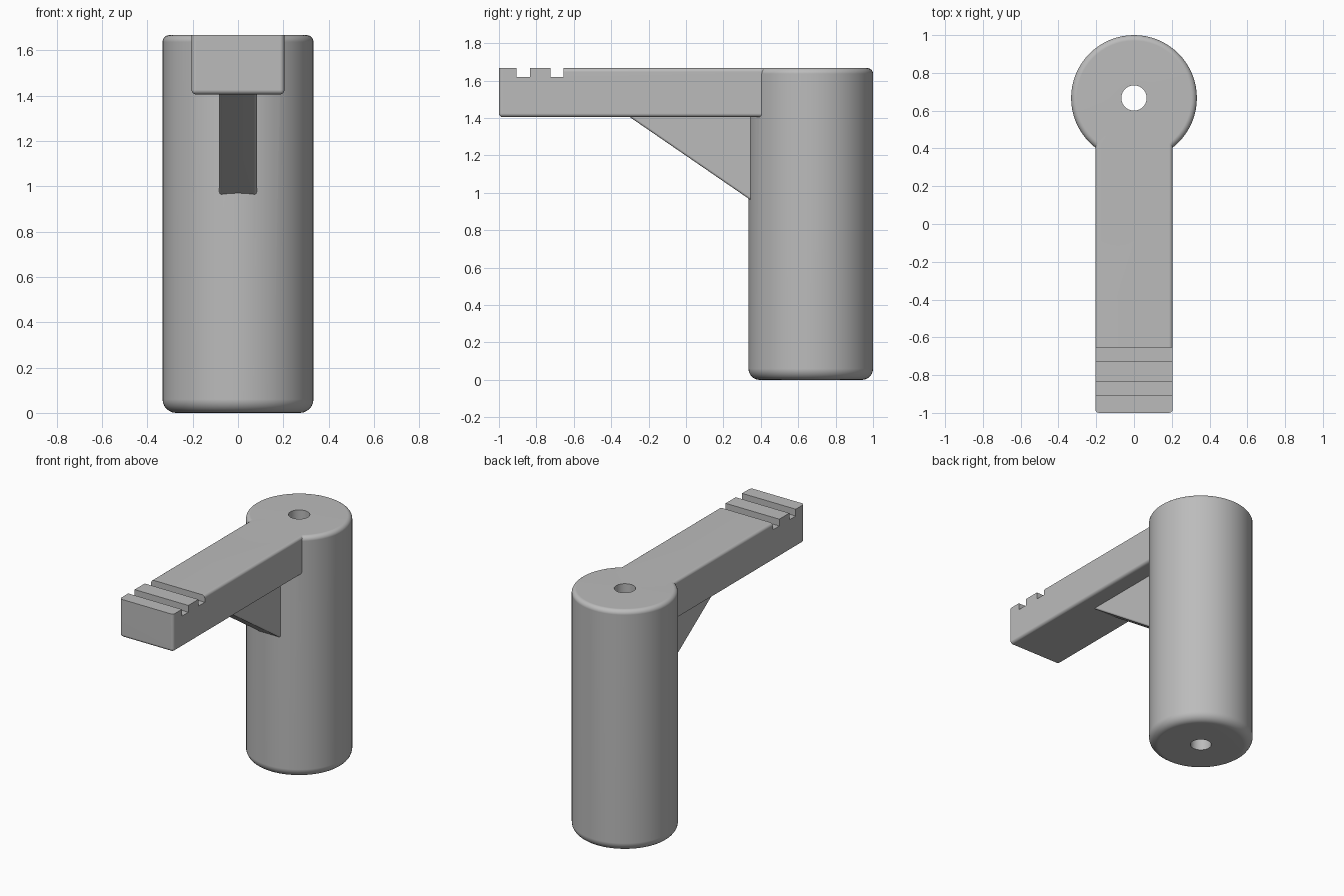
import bpy, bmesh, math

cube = bpy.data.objects.get("Cube")
if cube:
    bpy.data.objects.remove(cube, do_unlink=True)

GREY = (0.5, 0.5, 0.5, 1)
mat = bpy.data.materials.new("plain grey")
mat.use_nodes = True
mat.diffuse_color = GREY
mat.node_tree.nodes["Principled BSDF"].inputs["Base Color"].default_value = GREY

HEIGHT, RADIUS, HOLE, CENTRE_Y = 1.667, 0.333, 0.067, 0.667
ARM_BOTTOM, ARM_HALF = 1.405, 0.205


def finish(bm, name):
    bmesh.ops.recalc_face_normals(bm, faces=bm.faces[:])
    mesh = bpy.data.meshes.new(name)
    bm.to_mesh(mesh)
    bm.free()
    mesh.materials.append(mat)
    obj = bpy.data.objects.new(name, mesh)
    bpy.context.collection.objects.link(obj)
    return obj


def side_profile(points, half_width):
    """Extrude a (y, z) outline across x."""
    bm = bmesh.new()
    face = bm.faces.new([bm.verts.new((-half_width, y, z)) for y, z in points])
    new = bmesh.ops.extrude_face_region(bm, geom=[face])["geom"]
    verts = [v for v in new if isinstance(v, bmesh.types.BMVert)]
    bmesh.ops.translate(bm, verts=verts, vec=(2 * half_width, 0, 0))
    bmesh.ops.recalc_face_normals(bm, faces=bm.faces[:])
    return bm


def round_edges(bm, rule, radius):
    edges = [e for e in bm.edges if rule(*[v.co for v in e.verts])]
    bmesh.ops.bevel(bm, geom=edges, offset=radius, segments=4, profile=0.5,
                    affect='EDGES', clamp_overlap=True)


def arc(cx, cz, r, start):
    return [(cx + r * math.cos(math.radians(start + 15 * i)),
             cz + r * math.sin(math.radians(start + 15 * i))) for i in range(7)]


# Hollow post with rounded rims
low, top = 0.06, 0.03
outline = ([(HOLE, 0)] + arc(RADIUS - low, low, low, -90)
           + arc(RADIUS - top, HEIGHT - top, top, 0) + [(HOLE, HEIGHT)])
bm = bmesh.new()
ring = [bm.verts.new((r, CENTRE_Y, z)) for r, z in outline]
edges = [bm.edges.new((ring[i - 1], ring[i])) for i in range(len(ring))]
bmesh.ops.spin(bm, geom=ring + edges, cent=(0, CENTRE_Y, 0), axis=(0, 0, 1),
               angle=2 * math.pi, steps=64, use_merge=True)
bmesh.ops.remove_doubles(bm, verts=bm.verts[:], dist=0.0001)
post = finish(bm, "post_with_arm")

# Arm with two notches across its top
points = [(0.5, ARM_BOTTOM), (-1, ARM_BOTTOM), (-1, HEIGHT)]
for start, end in ((-0.905, -0.835), (-0.725, -0.655)):
    points += [(start, HEIGHT), (start, 1.62), (end, 1.62), (end, HEIGHT)]
points.append((0.5, HEIGHT))
bm = side_profile(points, ARM_HALF)


def arm_rule(a, b):
    along = abs(a.x - b.x) < 0.001 and abs(a.y - b.y) > 1
    front_corner = max(a.y, b.y) < -0.99 and abs(a.x - b.x) < 0.001
    front_bottom = max(a.y, b.y) < -0.99 and max(a.z, b.z) < ARM_BOTTOM + 0.01
    return along or front_corner or front_bottom


round_edges(bm, arm_rule, 0.02)
arm = finish(bm, "arm")

# Sloping brace under the arm
bm = side_profile([(-0.36, 1.446), (0.45, 0.89), (0.45, 1.446)], 0.083)
round_edges(bm, lambda a, b: abs(a.x - b.x) < 0.001 and abs(a.y - b.y) > 0.5
            and abs(a.z - b.z) > 0.3, 0.012)
brace = finish(bm, "brace")

# Join the parts into one clean solid
bpy.ops.object.select_all(action='DESELECT')
post.select_set(True)
bpy.context.view_layer.objects.active = post
for part in (arm, brace):
    mod = post.modifiers.new("join " + part.name, 'BOOLEAN')
    mod.operation = 'UNION'
    mod.solver = 'EXACT'
    mod.object = part
    bpy.ops.object.modifier_apply(modifier=mod.name)
    bpy.data.objects.remove(part, do_unlink=True)

bpy.ops.object.shade_smooth_by_angle(angle=math.radians(32))
weighted = post.modifiers.new("even shading", 'WEIGHTED_NORMAL')
weighted.keep_sharp = True
